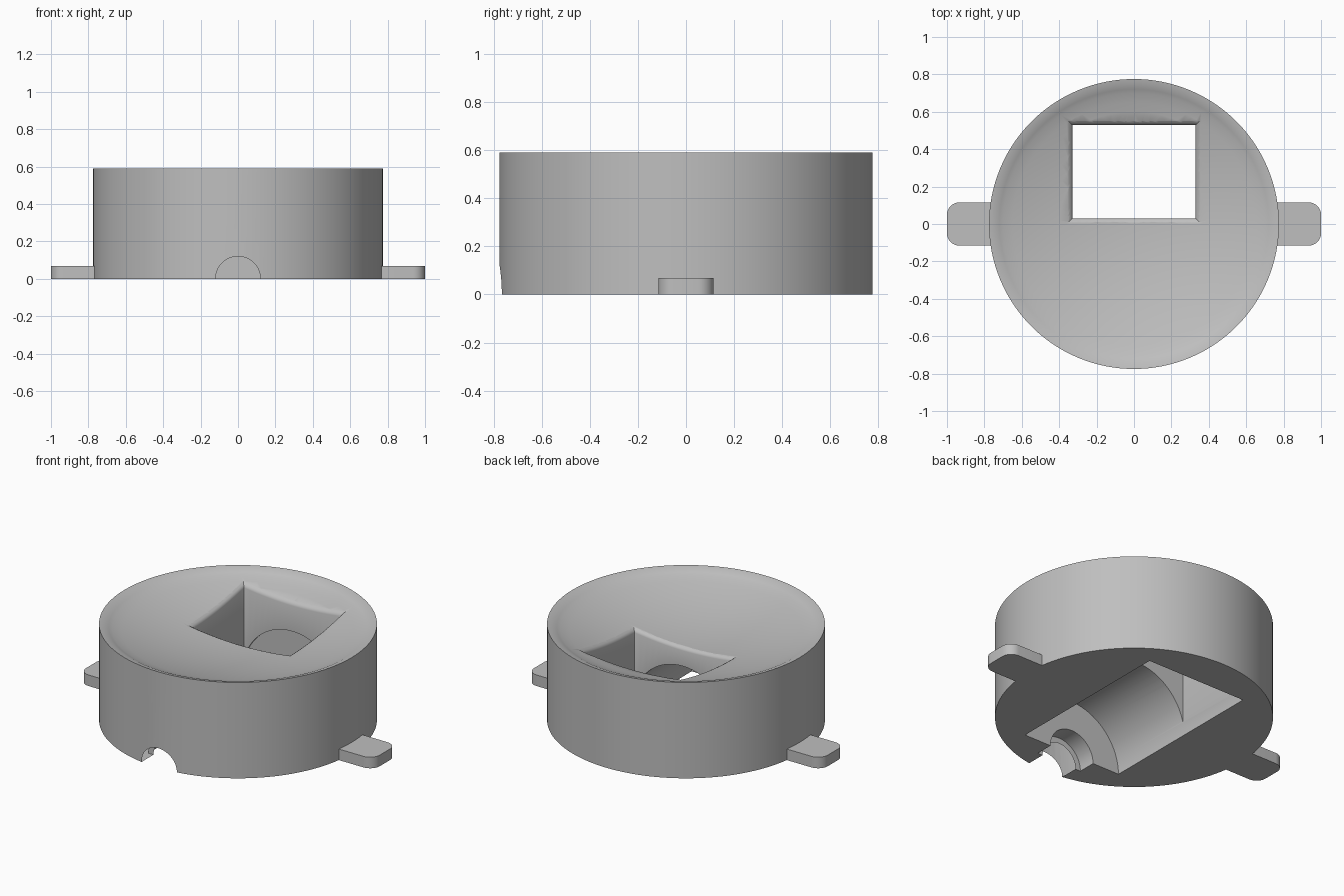
import bpy, bmesh, math
from mathutils import Matrix

default = bpy.data.objects.get("Cube")
if default:
    bpy.data.objects.remove(default, do_unlink=True)

grey = bpy.data.materials.new("plain grey")
grey.use_nodes = True
colour = (0.52, 0.52, 0.52, 1)
grey.diffuse_color = colour
grey.node_tree.nodes["Principled BSDF"].inputs["Base Color"].default_value = colour

RADIUS, HEIGHT = 0.775, 0.59


def dish(r):
    """Height of the hollow top at distance r from the middle."""
    return 0.455 + 0.22 * r * r


def make(name, bm):
    bmesh.ops.recalc_face_normals(bm, faces=bm.faces)
    mesh = bpy.data.meshes.new(name)
    bm.to_mesh(mesh)
    bm.free()
    ob = bpy.data.objects.new(name, mesh)
    mesh.materials.append(grey)
    bpy.context.collection.objects.link(ob)
    return ob


def smooth(ob):
    bpy.ops.object.select_all(action='DESELECT')
    ob.select_set(True)
    bpy.context.view_layer.objects.active = ob
    bpy.ops.object.shade_smooth_by_angle(angle=math.radians(32))


def loft(name, rings):
    """Closed solid through rings of points with equal counts."""
    bm = bmesh.new()
    loops = [[bm.verts.new(p) for p in ring] for ring in rings]
    n = len(loops[0])
    for a, b in zip(loops, loops[1:]):
        for i in range(n):
            j = (i + 1) % n
            bm.faces.new((a[i], a[j], b[j], b[i]))
    bm.faces.new(loops[0])
    # fan cap, so that a curved end stays well defined
    bm.faces.new(loops[-1])
    return make(name, bm)


def bore(name, radius, y0, y1):
    """Cylinder lying along y with its axis on the ground."""
    bm = bmesh.new()
    spot = Matrix.Translation((0, (y0 + y1) / 2, 0)) @ Matrix.Rotation(math.pi / 2, 4, 'X')
    bmesh.ops.create_cone(bm, cap_ends=True, segments=96, radius1=radius,
                          radius2=radius, depth=y1 - y0, matrix=spot)
    return make(name, bm)


def circle(r, z, n=128):
    return [(r * math.cos(2 * math.pi * i / n), r * math.sin(2 * math.pi * i / n), z)
            for i in range(n)]


# Round body with a dished top and soft rim
rings = [circle(RADIUS, 0), circle(RADIUS, HEIGHT), circle(0.745, 0.584), circle(0.72, 0.572)]
rings += [circle(0.05 * k, dish(0.05 * k)) for k in range(14, 0, -1)]
rings.append(circle(0.004, dish(0)))
body = loft("round_body", rings)


# Square window cutter whose flared edge follows the dish
def window_ring(offset, height):
    x, y0, y1 = 0.33 + offset, 0.03 - offset, 0.53 + offset
    corners = [(-x, y0), (x, y0), (x, y1), (-x, y1)]
    steps, ring = 16, []
    for (ax, ay), (bx, by) in zip(corners, corners[1:] + corners[:1]):
        for s in range(steps):
            t = s / steps
            px, py = ax + (bx - ax) * t, ay + (by - ay) * t
            ring.append((px, py, height(math.hypot(px, py))))
    return ring


flare = [(0, 0.02), (0.004, 0.011), (0.01, 0.005), (0.02, 0), (0.04, -0.012)]
window = [window_ring(0, lambda r: -0.1)]
window += [window_ring(o, lambda r, d=d: dish(r) - d) for o, d in flare]
window.append(window_ring(0.04, lambda r: 0.9))

cutters = [
    loft("window_cutter", window),
    bore("arched_chamber_cutter", 0.34, -0.54, 0.54),
    bore("inner_notch_cutter", 0.155, -0.65, -0.5),
    bore("front_notch_cutter", 0.12, -0.9, -0.6),
]

# Cut the openings
for cutter in cutters:
    cutter.hide_render = True
    mod = body.modifiers.new(cutter.name, 'BOOLEAN')
    mod.operation = 'DIFFERENCE'
    mod.solver = 'EXACT'
    mod.object = cutter
    bpy.ops.object.select_all(action='DESELECT')
    body.select_set(True)
    bpy.context.view_layer.objects.active = body
    bpy.ops.object.modifier_apply(modifier=mod.name)
    bpy.data.objects.remove(cutter, do_unlink=True)
smooth(body)

# Rounded side tabs
for side, name in ((1, "left_tab"), (-1, "right_tab")):
    half, corner = 0.115, 0.065
    outline = [(0.7, -half), (0.7, half)]
    for sign in (1, -1):
        arc = [(1 - corner + corner * math.cos(a), sign * (half - corner + corner * math.sin(a)))
               for a in (math.pi / 2 * k / 8 for k in range(9))]
        outline += arc[::-1] if sign == 1 else arc
    tab = loft(name, [[(side * x, y, z) for x, y in outline] for z in (0, 0.068)])
    smooth(tab)
